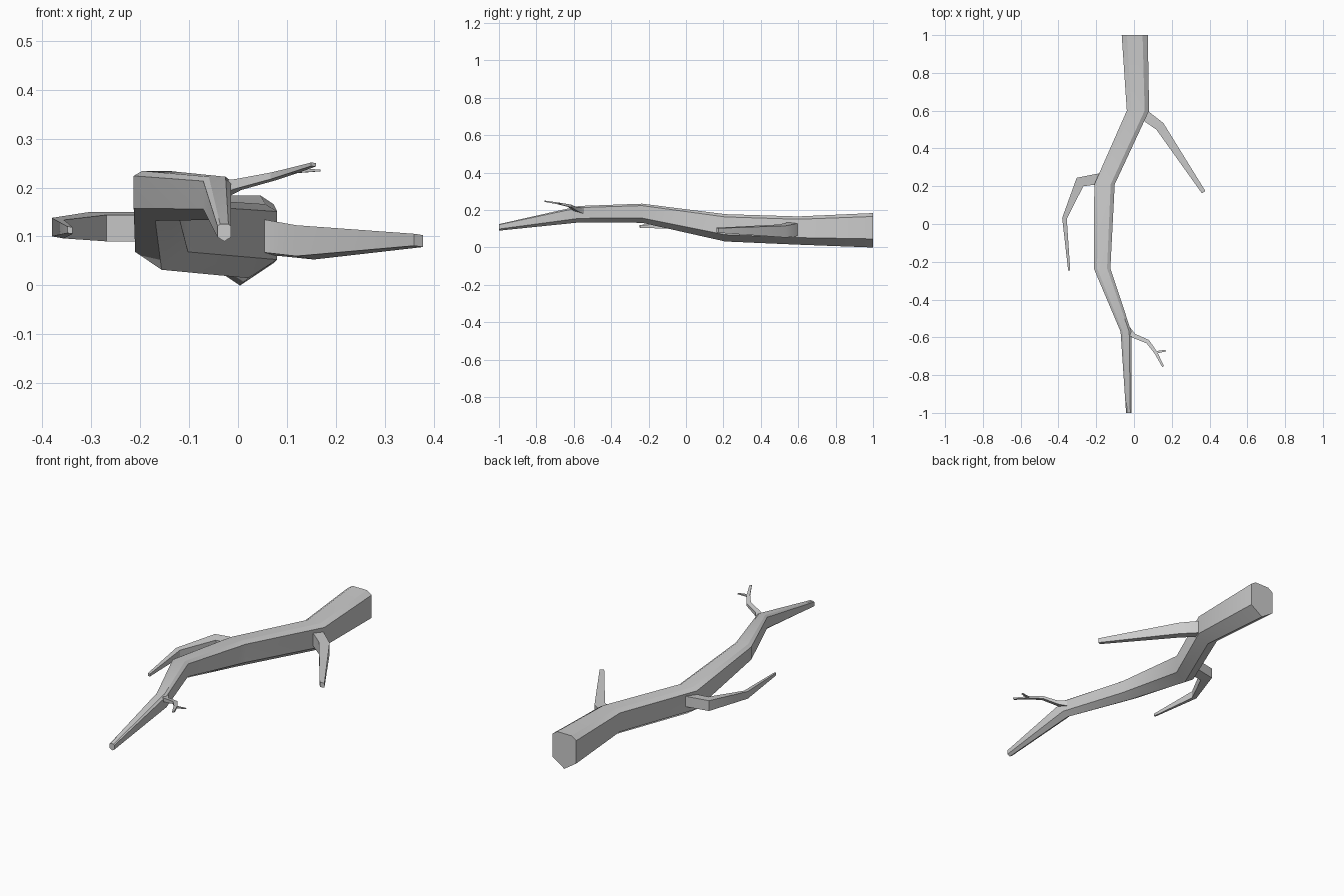
import bpy, bmesh
from mathutils import Vector

if "Cube" in bpy.data.objects:
    bpy.data.objects.remove(bpy.data.objects["Cube"])


def loft(name, rings):
    """Skin a row of equal-sized rings and cap both ends."""
    bm = bmesh.new()
    loops = [[bm.verts.new(p) for p in ring] for ring in rings]
    n = len(loops[0])
    for a, b in zip(loops, loops[1:]):
        for i in range(n):
            j = (i + 1) % n
            bm.faces.new((a[i], a[j], b[j], b[i]))
    bm.faces.new(loops[0])
    bm.faces.new(loops[-1])
    bmesh.ops.recalc_face_normals(bm, faces=bm.faces)
    mesh = bpy.data.meshes.new(name)
    bm.to_mesh(mesh)
    bm.free()
    obj = bpy.data.objects.new(name, mesh)
    bpy.context.collection.objects.link(obj)
    bpy.ops.object.select_all(action='DESELECT')
    obj.select_set(True)
    bpy.context.view_layer.objects.active = obj
    bpy.ops.object.shade_smooth_by_angle(angle=0.5)
    return obj


def trunk_ring(y, x0, x1, z0, z1):
    # Keel at the bottom, upright sides, chamfered top
    w, h = x1 - x0, z1 - z0
    return [(x0 + u * w, y, z0 + v * h) for u, v in (
        (0, .25), (.5, 0), (1, .25), (1, .9), (.8, 1), (.2, 1), (0, .9))]


def branch(name, path):
    """Four-sided mitred limb; each path point is x, y, z, width, height."""
    pts = [Vector(p[:3]) for p in path]
    rings = []
    for i, (x, y, z, w, h) in enumerate(path):
        a = (pts[i] - pts[max(i - 1, 0)]).to_2d()
        b = (pts[min(i + 1, len(pts) - 1)] - pts[i]).to_2d()
        a = a.normalized() if a.length else b.normalized()
        b = b.normalized() if b.length else a
        t = (a + b).normalized()
        side = Vector((t.y, -t.x, 0)) * (w / 2 / max(t.dot(a), .5))
        up = Vector((0, 0, h / 2))
        rings.append([pts[i] + side * s + up * u
                      for s, u in ((-1, -1), (1, -.8), (1, 1), (-1, .8))])
    return loft(name, rings)


# Main crooked stem, thick at the back and thin at the front
loft("main_stem", [trunk_ring(*r) for r in (
    (1.0, -.065, .073, 0, .184),
    (.60, -.038, .08, .015, .166),
    (.21, -.21, -.102, .032, .178),
    (-.235, -.213, -.125, .132, .234),
    (-.57, -.071, -.014, .134, .222),
    (-1.0, -.042, -.014, .09, .125))])

# Side limbs
branch("right_limb", [(.03, .595, .1, .055, .075), (.065, .57, .098, .055, .075),
                      (.137, .517, .088, .05, .07), (.369, .168, .092, .022, .027)])
branch("left_limb", [(-.15, .245, .12, .055, .06), (-.2, .237, .12, .055, .06),
                     (-.286, .222, .12, .05, .06), (-.368, .03, .117, .024, .042),
                     (-.343, -.247, .113, .011, .015)])

# Small forked twig near the tip
branch("twig", [(-.04, -.555, .195, .04, .035), (0, -.592, .206, .024, .022),
                (.073, -.623, .223, .021, .015), (.115, -.68, .235, .016, .011),
                (.154, -.754, .247, .011, .008)])
branch("twig_fork", [(.112, -.681, .233, .013, .009), (.13, -.677, .234, .012, .008),
                     (.168, -.67, .235, .009, .004)])
